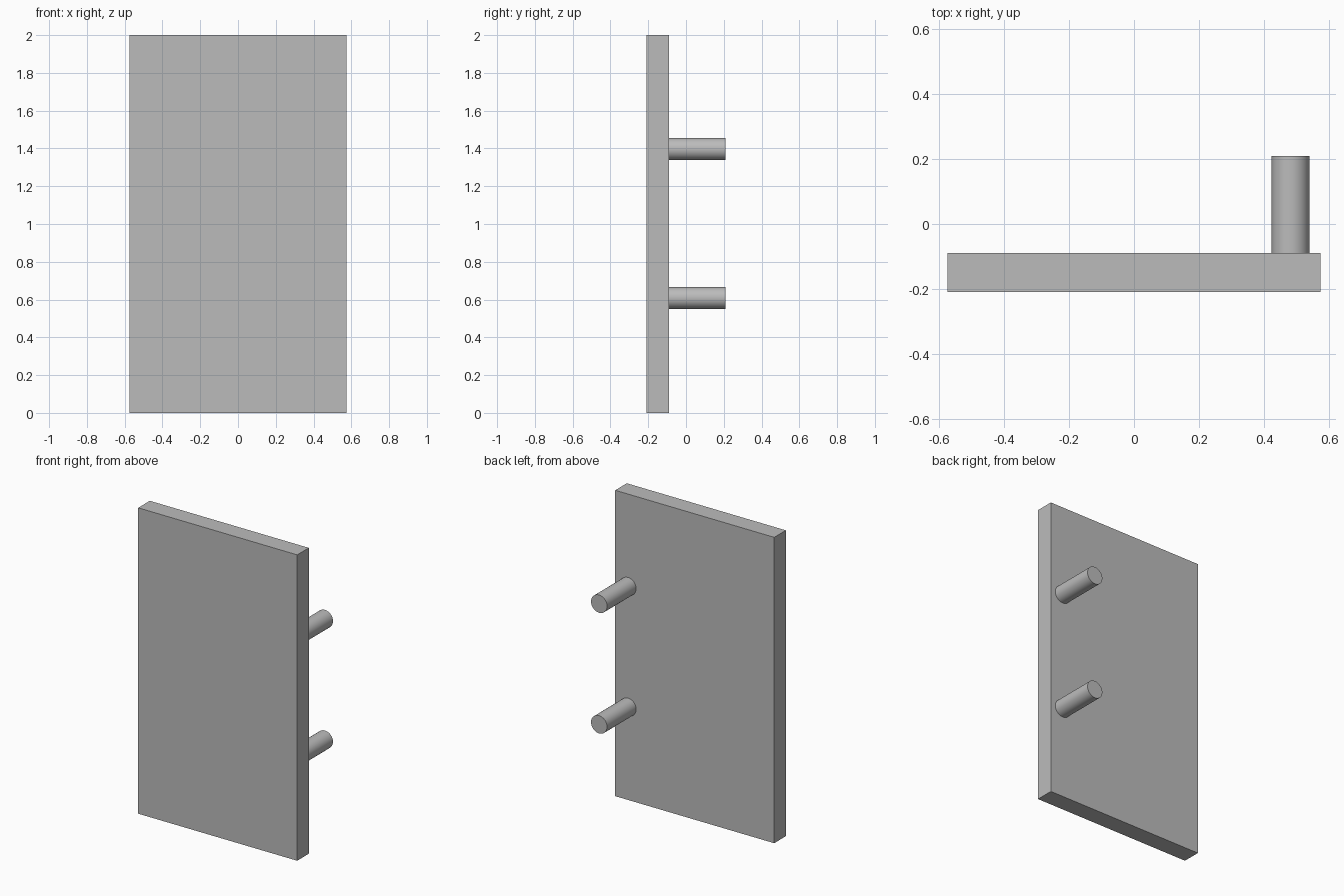
import bpy
from math import radians

cube = bpy.data.objects.get("Cube")
if cube:
    bpy.data.objects.remove(cube, do_unlink=True)

# Single plain grey
grey = bpy.data.materials.new("plain_grey")
grey.use_nodes = True
colour = (0.5, 0.5, 0.5, 1)
grey.diffuse_color = colour
grey.node_tree.nodes["Principled BSDF"].inputs["Base Color"].default_value = colour

# Flat upright panel
bpy.ops.mesh.primitive_cube_add(size=1, location=(0, -0.15, 1))
panel = bpy.context.object
panel.name = "panel"
panel.scale = (1.15, 0.12, 2)
bpy.ops.object.transform_apply(location=False, rotation=False, scale=True)
panel.data.materials.append(grey)


# Round pegs standing out from the back of the panel
def add_peg(name, z):
    bpy.ops.mesh.primitive_cylinder_add(
        vertices=48, radius=0.058, depth=0.30,
        location=(0.482, 0.06, z), rotation=(radians(90), 0, 0))
    peg = bpy.context.object
    peg.name = name
    peg.data.materials.append(grey)
    bpy.ops.object.shade_smooth_by_angle(angle=radians(30))


add_peg("upper_peg", 1.397)
add_peg("lower_peg", 0.608)
